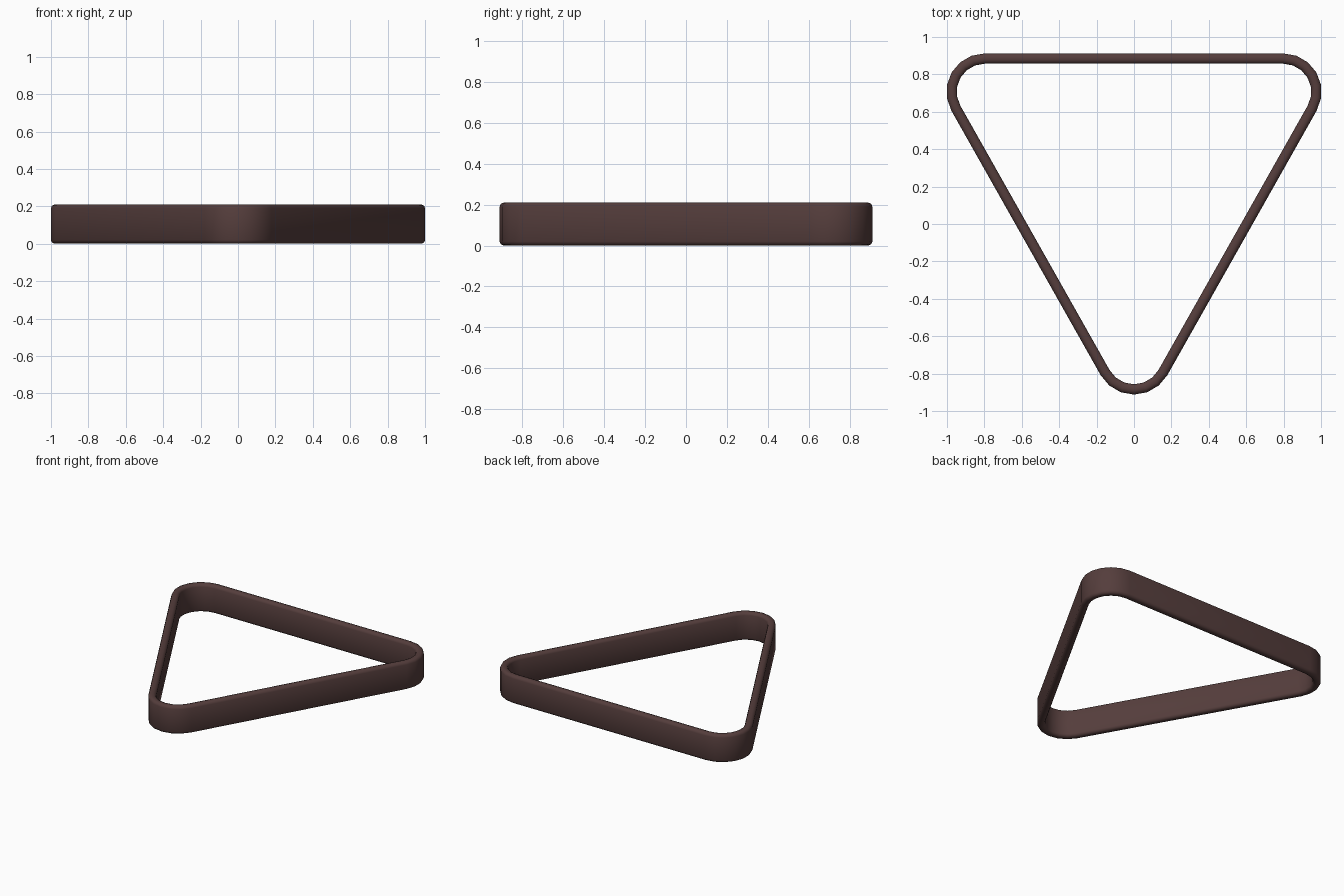
import bpy, bmesh, math

if "Cube" in bpy.data.objects:
    bpy.data.objects.remove(bpy.data.objects["Cube"])

R, T, H = 0.205, 0.055, 0.21     # outer corner radius, wall thickness, height
SEG = 6                          # segments per rounded corner
CX = 1.0 - R * math.cos(math.radians(10))
CY = 0.912 - R
# direction of the outward normal of the slanted sides
t = math.degrees(math.atan2(CX, 2 * CY))
# corner centres with start and end angle of each arc
corners = [(CX, CY, -t, 90), (-CX, CY, 90, 180 + t), (0, -CY, 180 + t, 360 - t)]
# wall cross-section (inset from outer face, z), edges rounded
b = 0.02
section = [(0, b), (0, H - b), (b * .3, H - b * .3), (b, H), (T - b, H),
           (T - b * .3, H - b * .3), (T, H - b), (T, b), (T - b * .3, b * .3),
           (T - b, 0), (b, 0), (b * .3, b * .3)]

# sweep the section around the rounded triangle
bm = bmesh.new()
rings = []
for cx, cy, a0, a1 in corners:
    for i in range(SEG + 1):
        a = math.radians(a0 + (a1 - a0) * i / SEG)
        rings.append([bm.verts.new((cx + (R - d) * math.cos(a),
                                    cy + (R - d) * math.sin(a), z))
                      for d, z in section])
n = len(section)
for k, r in enumerate(rings):
    s = rings[(k + 1) % len(rings)]
    for j in range(n):
        bm.faces.new((r[j], s[j], s[(j + 1) % n], r[(j + 1) % n]))
bmesh.ops.recalc_face_normals(bm, faces=bm.faces)
me = bpy.data.meshes.new("triangle_rack")
bm.to_mesh(me)
bm.free()

# dark brown wood
mat = bpy.data.materials.new("dark brown")
mat.diffuse_color = (0.09, 0.047, 0.045, 1)
mat.use_nodes = True
mat.node_tree.nodes["Principled BSDF"].inputs["Base Color"].default_value = mat.diffuse_color
me.materials.append(mat)
rack = bpy.data.objects.new("triangle_rack", me)
bpy.context.collection.objects.link(rack)
bpy.context.view_layer.objects.active = rack
rack.select_set(True)
bpy.ops.object.shade_smooth_by_angle(angle=math.radians(50))
